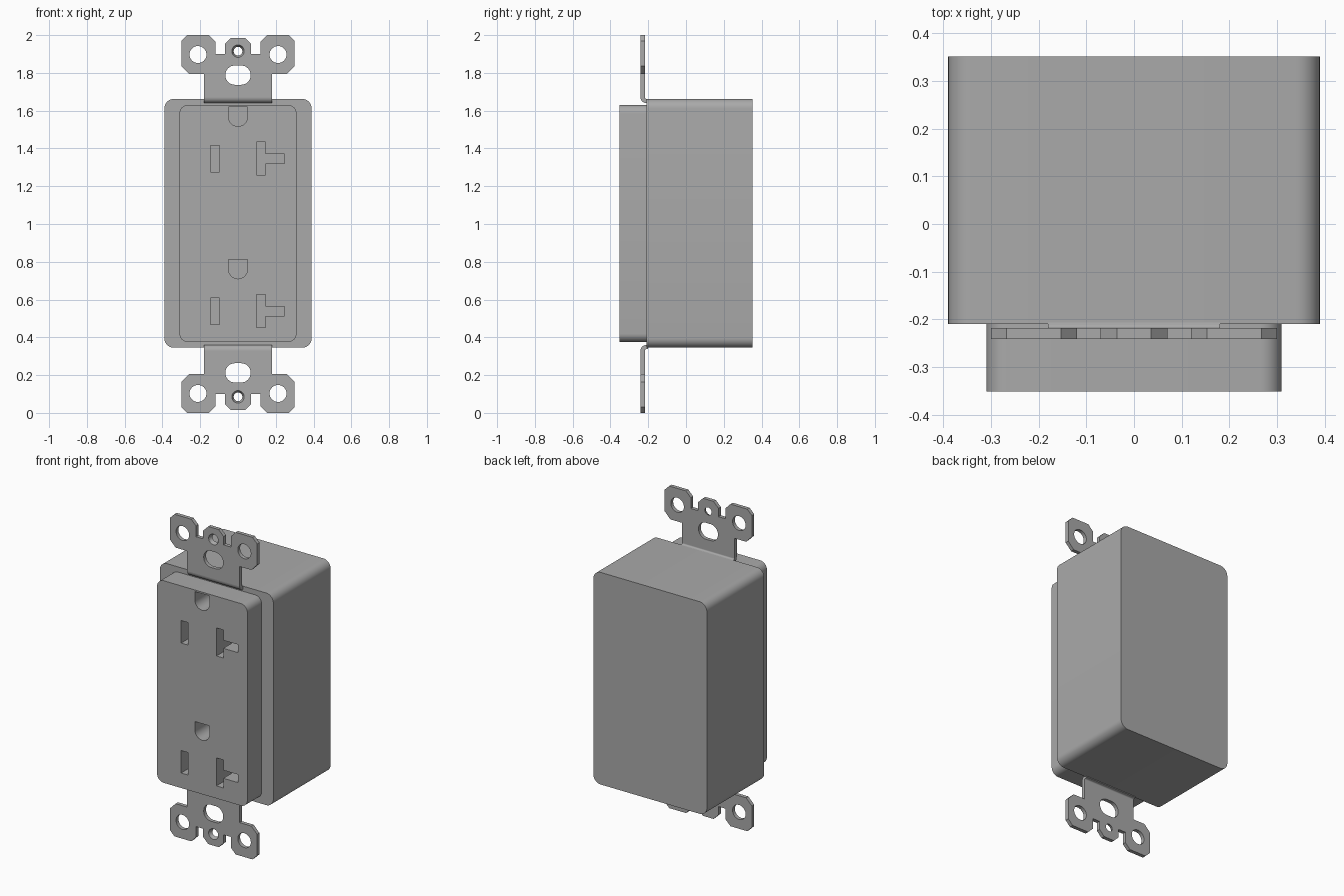
import bpy, bmesh
from math import cos, sin, pi
from mathutils import Vector

cube = bpy.data.objects.get("Cube")
if cube:
    bpy.data.objects.remove(cube, do_unlink=True)

grey = bpy.data.materials.new("plain grey")
grey.use_nodes = True
colour = (0.4, 0.4, 0.4, 1)
grey.diffuse_color = colour
grey.node_tree.nodes["Principled BSDF"].inputs["Base Color"].default_value = colour


def finish(name, bm):
    bmesh.ops.recalc_face_normals(bm, faces=bm.faces[:])
    mesh = bpy.data.meshes.new(name)
    bm.to_mesh(mesh)
    bm.free()
    mesh.materials.append(grey)
    obj = bpy.data.objects.new(name, mesh)
    bpy.context.collection.objects.link(obj)
    bpy.ops.object.select_all(action='DESELECT')
    obj.select_set(True)
    bpy.context.view_layer.objects.active = obj
    bpy.ops.object.shade_smooth_by_angle(angle=pi / 6)
    return obj


def arc(cx, cz, r, start, end, n=8):
    return [(cx + r * cos(start + (end - start) * i / n),
             cz + r * sin(start + (end - start) * i / n)) for i in range(n + 1)]


def circle(cx, cz, r, n=32):
    return arc(cx, cz, r, 0, 2 * pi, n)[:-1]


def rounded_rect(x0, x1, z0, z1, r):
    return (arc(x1 - r, z1 - r, r, 0, pi / 2) + arc(x0 + r, z1 - r, r, pi / 2, pi)
            + arc(x0 + r, z0 + r, r, pi, 1.5 * pi) + arc(x1 - r, z0 + r, r, 1.5 * pi, 2 * pi))


def rect(x0, x1, z0, z1):
    return [(x0, z0), (x1, z0), (x1, z1), (x0, z1)]


def slab(name, loops, y0, y1):
    """Extrude an outline with holes, drawn in x and z, from y0 to y1."""
    bm = bmesh.new()
    edges = []
    for loop in loops:
        verts = [bm.verts.new((x, y0, z)) for x, z in loop]
        edges += [bm.edges.new((a, b)) for a, b in zip(verts, verts[1:] + verts[:1])]
    bmesh.ops.triangle_fill(bm, use_beauty=True, edges=edges, normal=Vector((0, -1, 0)))
    new = bmesh.ops.extrude_face_region(bm, geom=bm.faces[:])["geom"]
    bmesh.ops.translate(bm, vec=(0, y1 - y0, 0),
                        verts=[v for v in new if isinstance(v, bmesh.types.BMVert)])
    return finish(name, bm)


# Housing
FRONT, BACK = -0.21, 0.352
slab("housing", [rounded_rect(-0.39, 0.39, 0.345, 1.662, 0.05)], FRONT, BACK)

# Face plate with two sets of contact slots
holes = []
for dz in (0, -0.807):
    ground = [(0.05, 1.62 + dz), (-0.05, 1.62 + dz)] + arc(0, 1.567 + dz, 0.05, pi, 2 * pi, 16)
    blade = rect(-0.145, -0.098, 1.275 + dz, 1.415 + dz)
    tee = [(0.098, 1.26), (0.145, 1.26), (0.145, 1.32), (0.245, 1.32),
           (0.245, 1.37), (0.145, 1.37), (0.145, 1.434), (0.098, 1.434)]
    holes += [ground, blade, [(x, z + dz) for x, z in tee]]
slab("face_plate", [rounded_rect(-0.31, 0.31, 0.375, 1.63, 0.045)] + holes, -0.351, FRONT)

# Mounting straps, the lower one mirrored from the upper one
STRAP_FRONT, STRAP_BACK, BEND = -0.241, -0.218, 1.671
half = [(0.18, BEND), (0.18, 1.795), (0.26, 1.795), (0.3, 1.836), (0.3, 1.968),
        (0.268, 2.0), (0.153, 2.0), (0.12, 1.967), (0.12, 1.9), (0.07, 1.9),
        (0.07, 1.952), (0.036, 1.986)]
outline = half + [(-x, z) for x, z in reversed(half)]
screw_z = 1.915
strap_holes = [circle(0.212, 1.897, 0.045), circle(-0.212, 1.897, 0.045),
               circle(0, screw_z, 0.033), rounded_rect(-0.067, 0.067, 1.737, 1.839, 0.05)]

for side, flip in (("upper", False), ("lower", True)):
    def place(z):
        return 2 - z if flip else z

    slab(side + "_strap", [[(x, place(z)) for x, z in loop] for loop in [outline] + strap_holes],
         STRAP_FRONT, STRAP_BACK)

    # Bend that carries the strap into the housing
    section = (arc(-0.21, BEND, 0.031, pi, 1.5 * pi) + [(-0.2, 1.64), (-0.2, 1.66)]
               + arc(-0.21, BEND, 0.008, 1.5 * pi, pi))
    bm = bmesh.new()
    face = bm.faces.new([bm.verts.new((-0.18, y, place(z))) for y, z in section])
    new = bmesh.ops.extrude_face_region(bm, geom=[face])["geom"]
    bmesh.ops.translate(bm, vec=(0.36, 0, 0),
                        verts=[v for v in new if isinstance(v, bmesh.types.BMVert)])
    finish(side + "_strap_bend", bm)

    # Tapered collar in the small screw hole
    bm = bmesh.new()
    rings = [[bm.verts.new((x, y, z)) for x, z in circle(0, place(screw_z), r)]
             for r, y in ((0.033, STRAP_FRONT), (0.023, STRAP_BACK), (0.033, STRAP_BACK))]
    for a, b in zip(rings, rings[1:] + rings[:1]):
        for i in range(len(a)):
            j = (i + 1) % len(a)
            bm.faces.new((a[i], a[j], b[j], b[i]))
    finish(side + "_screw_collar", bm)
